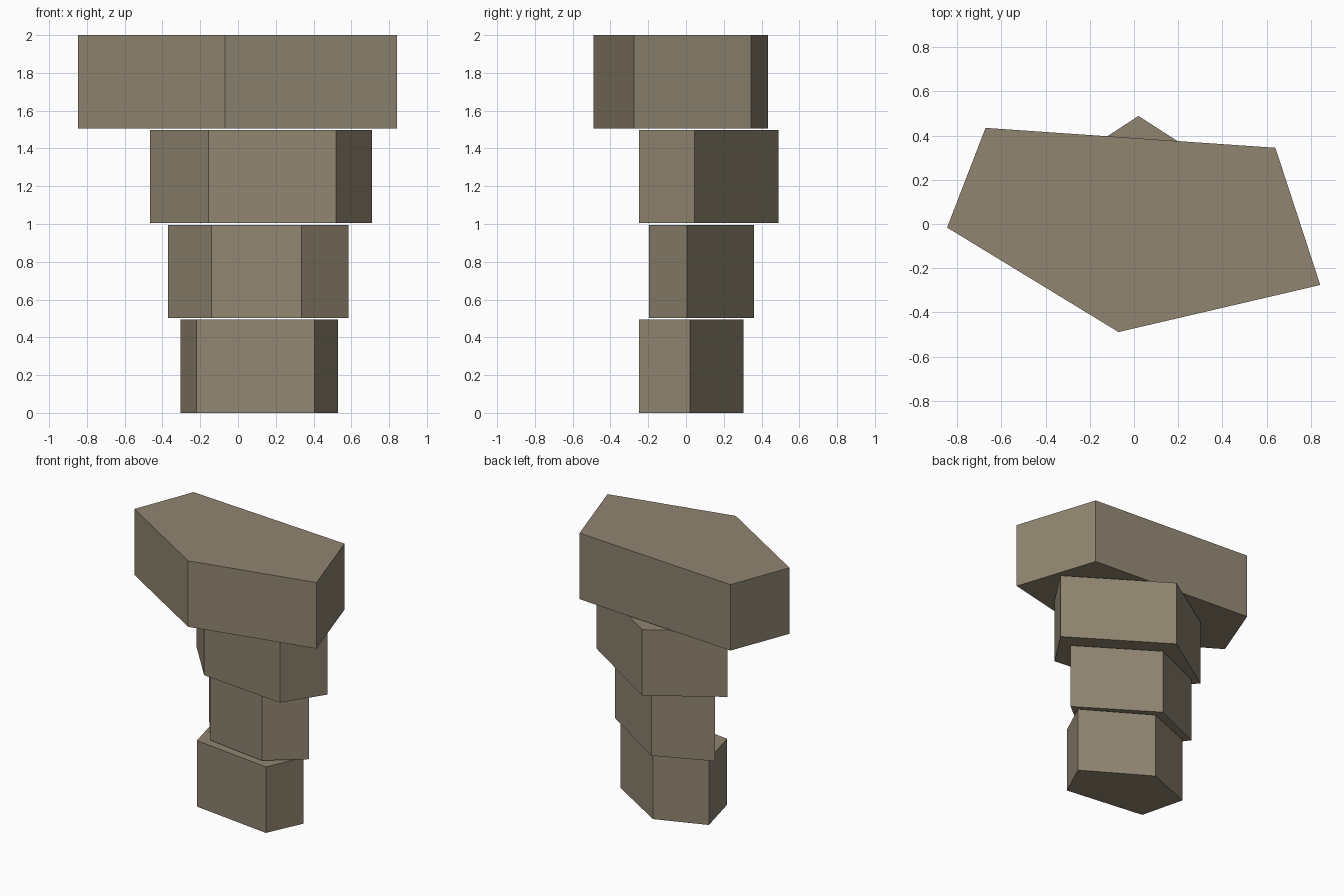
import bpy
import bmesh

if "Cube" in bpy.data.objects:
    bpy.data.objects.remove(bpy.data.objects["Cube"])

stone = bpy.data.materials.new("warm grey stone")
stone.diffuse_color = (0.28, 0.235, 0.165, 1.0)
stone.use_nodes = True
stone.node_tree.nodes["Principled BSDF"].inputs["Base Color"].default_value = stone.diffuse_color

HEIGHT = 0.494   # height of each block
STEP = 0.502     # spacing, leaves a thin gap between blocks


def add_block(name, outline, z):
    """Extrude a five-sided outline into a prism."""
    bm = bmesh.new()
    face = bm.faces.new([bm.verts.new((x, y, z)) for x, y in outline])
    top = bmesh.ops.extrude_face_region(bm, geom=[face])["geom"]
    verts = [g for g in top if isinstance(g, bmesh.types.BMVert)]
    bmesh.ops.translate(bm, verts=verts, vec=(0, 0, HEIGHT))
    bmesh.ops.recalc_face_normals(bm, faces=bm.faces)
    mesh = bpy.data.meshes.new(name)
    bm.to_mesh(mesh)
    bm.free()
    mesh.materials.append(stone)
    bpy.context.collection.objects.link(bpy.data.objects.new(name, mesh))


# Stack of irregular pentagonal blocks, bottom to top
blocks = {
    "base_block": [(-0.22, -0.172), (0.405, -0.25), (0.53, 0.02),
                   (0.06, 0.305), (-0.305, 0.165)],
    "lower_block": [(-0.14, -0.13), (0.335, -0.197), (0.585, 0.005),
                    (0.035, 0.36), (-0.37, 0.185)],
    "upper_block": [(-0.155, -0.18), (0.52, -0.248), (0.71, 0.045),
                    (0.02, 0.489), (-0.465, 0.172)],
    "cap_slab": [(-0.07, -0.489), (0.843, -0.276), (0.64, 0.345),
                 (-0.672, 0.435), (-0.846, -0.016)],
}
for i, (name, outline) in enumerate(blocks.items()):
    add_block(name, outline, i * STEP)
